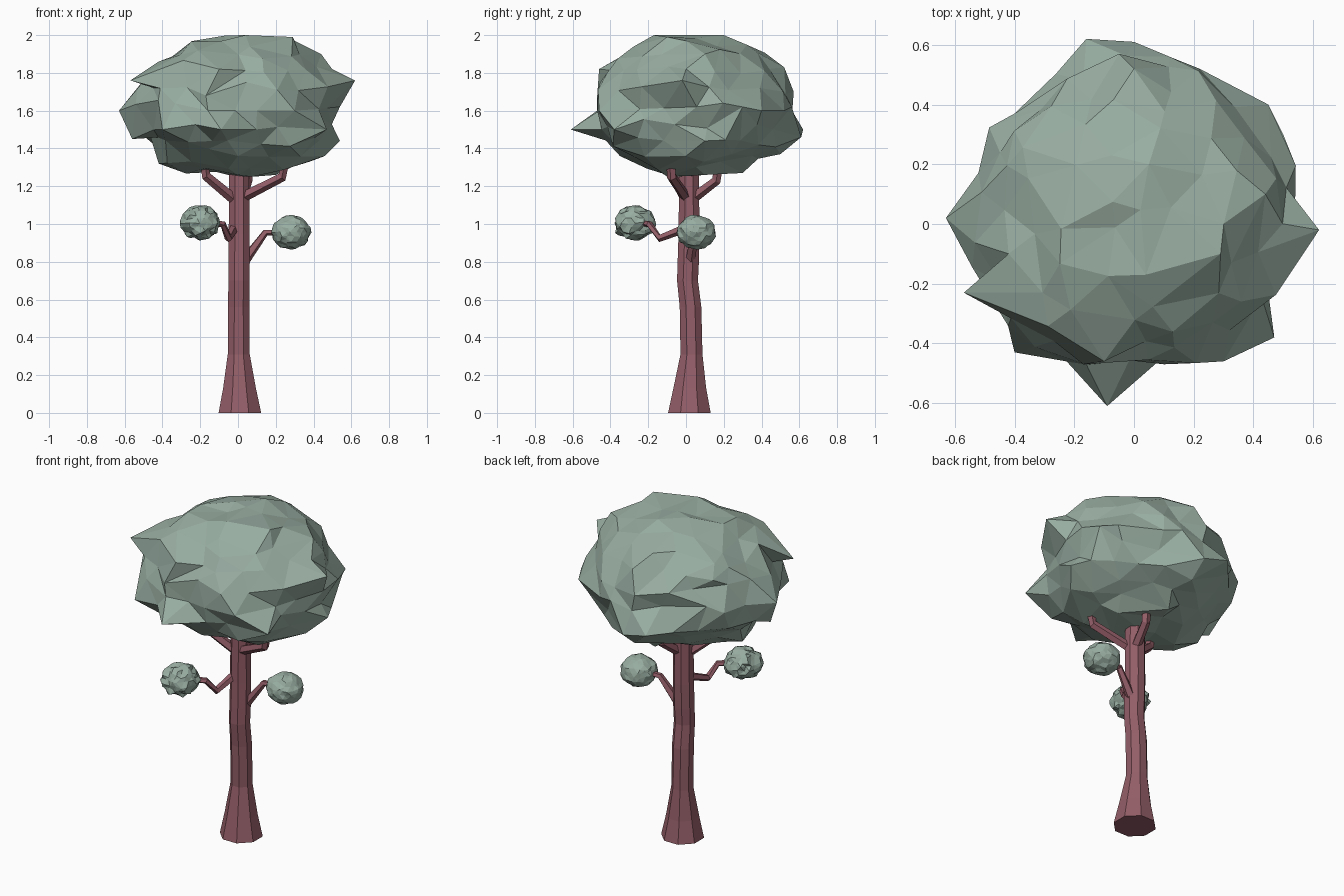
import bpy, bmesh, math, random
from mathutils import Vector

if "Cube" in bpy.data.objects:
    bpy.data.objects.remove(bpy.data.objects["Cube"])


def material(name, rgb):
    m = bpy.data.materials.new(name)
    m.diffuse_color = (*rgb, 1)
    m.use_nodes = True
    m.node_tree.nodes["Principled BSDF"].inputs["Base Color"].default_value = m.diffuse_color
    return m


BARK = material("reddish_bark", (0.295, 0.112, 0.138))
LEAF = material("sage_leaves", (0.315, 0.42, 0.36))


def finish(bm, name, mat):
    bmesh.ops.recalc_face_normals(bm, faces=bm.faces)
    me = bpy.data.meshes.new(name)
    bm.to_mesh(me)
    bm.free()
    me.materials.append(mat)
    ob = bpy.data.objects.new(name, me)
    bpy.context.collection.objects.link(ob)
    return ob


def tube(name, path, sides, upright=False):
    """Faceted tube through (x, y, z, radius) points."""
    bm = bmesh.new()
    pts = [Vector(p[:3]) for p in path]
    rings = []
    for i, p in enumerate(pts):
        t = pts[min(i + 1, len(pts) - 1)] - pts[max(i - 1, 0)]
        t = Vector((0, 0, 1)) if upright else t.normalized()
        ref = Vector((1, 0, 0)) if upright else Vector((0, 0, 1))
        u = (ref - t * ref.dot(t)).normalized()
        v = t.cross(u)
        ring = []
        for k in range(sides):
            a = 2 * math.pi * (k + 0.5) / sides
            ring.append(bm.verts.new(p + (u * math.cos(a) + v * math.sin(a)) * path[i][3]))
        rings.append(ring)
    for a, b in zip(rings, rings[1:]):
        for k in range(sides):
            j = (k + 1) % sides
            bm.faces.new((a[k], a[j], b[j], b[k]))
    bm.faces.new(rings[0])
    bm.faces.new(rings[-1])
    return finish(bm, name, BARK)


def foliage(name, centre, radii, power, rough, slide, seed, lo, hi, tips=()):
    """Jagged low-poly clump: roughened icosphere, with chosen tips pulled out."""
    rng = random.Random(seed)
    bm = bmesh.new()
    bmesh.ops.create_icosphere(bm, subdivisions=3, radius=1)
    c = Vector(centre)
    for v in bm.verts:
        d = v.co + Vector([rng.uniform(-slide, slide) for _ in range(3)])
        d.normalize()
        s = sum(abs(x) ** power for x in d) ** (-1 / power)
        s *= 1 + rng.uniform(-rough, rough)
        v.co = c + Vector([d[i] * s * radii[i] for i in range(3)])
    free = set(bm.verts)
    for tip in tips:
        t = Vector(tip)
        near = min(sorted(free, key=lambda v: v.index), key=lambda v: (v.co - t).length)
        near.co = t
        free.discard(near)
    for v in bm.verts:
        v.co = [min(max(v.co[i], lo[i]), hi[i]) for i in range(3)]
    return finish(bm, name, LEAF)


# Trunk with flared foot
tube("trunk", [
    (.010, .018, 0, .122), (.008, .02, .13, .094), (.004, .029, .31, .063),
    (.004, .024, .56, .062), (.005, .008, .70, .060), (.006, .012, .80, .061),
    (.006, .016, .95, .060), (.006, .016, 1.15, .058), (.006, .016, 1.34, .056)], 8, True)

# Upper branches running into the crown
tube("upper_branch_left", [(-.02, 0, 1.13, .029), (-.17, -.07, 1.255, .026), (-.18, -.075, 1.34, .025)], 5)
tube("upper_branch_right", [(.02, 0, 1.14, .029), (.235, -.075, 1.25, .026), (.25, -.08, 1.34, .025)], 5)
tube("upper_branch_back", [(.02, .04, 1.14, .029), (.05, .16, 1.23, .026), (.06, .18, 1.34, .025)], 5)

# Lower bent branches
tube("lower_branch_left", [(-.02, 0, .98, .025), (-.05, -.14, .925, .021),
                           (-.08, -.195, 1.0, .018), (-.19, -.26, 1.01, .016)], 5)
tube("lower_branch_right", [(.03, .02, .80, .029), (.145, .045, .955, .019), (.27, .055, .96, .016)], 5)

# Main crown
foliage("crown", (0, 0.025, 1.625), (.525, .515, .372), 2.2, .075, .08, 21,
        (-.63, -.615, 1.25), (.625, .62, 2.0),
        [(-.63, .02, 1.6), (-.57, -.23, 1.76), (-.42, -.1, 1.86), (.62, -.02, 1.76),
         (-.09, -.61, 1.5), (-.16, .62, 1.5), (0, .61, 1.46), (.22, .52, 1.6),
         (.05, .2, 2.0), (.29, -.1, 1.99), (.04, -.17, 2.0), (.44, .1, 1.9),
         (.54, .1, 1.44), (.47, -.38, 1.5), (.45, .4, 1.6), (-.4, -.43, 1.5),
         (.3, -.46, 1.6), (-.42, .05, 1.32), (.2, .1, 1.26), (0, .3, 1.27),
         (-.48, .27, 1.5), (0, -.1, 1.26), (-.1, -.46, 1.82), (0, .52, 1.83),
         (-.56, -.02, 1.45), (.46, 0, 1.36), (-.4, .37, 1.65), (0, .5, 1.37),
         (0, -.35, 1.36), (.12, .56, 1.62), (.5, .3, 1.62), (-.05, .57, 1.7),
         (.1, -.47, 1.6), (-.17, -.47, 1.68)])

# Small leaf clumps on the lower branches
foliage("leaf_clump_left", (-.2, -.27, 1.005), (.103, .112, .09), 2, .11, .07, 3,
        (-.31, -.39, .91), (-.09, -.15, 1.1))
foliage("leaf_clump_right", (.28, .055, .957), (.105, .103, .089), 2, .06, .06, 5,
        (.17, -.055, .865), (.39, .165, 1.05))
